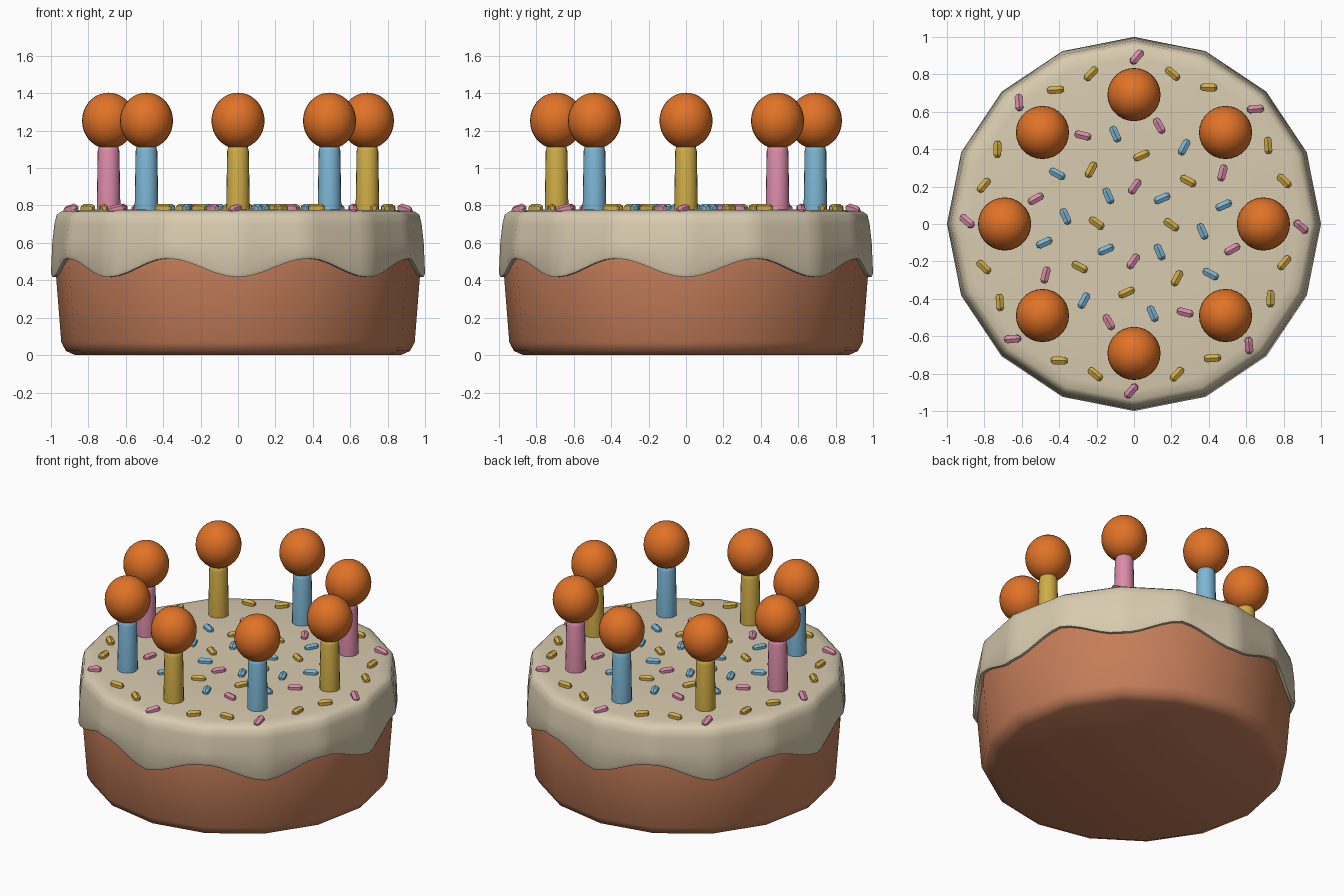
import bpy, bmesh, math
from mathutils import Matrix, Vector

if "Cube" in bpy.data.objects:
    bpy.data.objects.remove(bpy.data.objects["Cube"])


def material(name, rgb):
    m = bpy.data.materials.new(name)
    m.diffuse_color = (*rgb, 1)
    m.use_nodes = True
    m.node_tree.nodes["Principled BSDF"].inputs["Base Color"].default_value = m.diffuse_color
    return m


SPONGE = material("sponge_brown", (0.55, 0.205, 0.10))
ICING = material("icing_cream", (0.69, 0.60, 0.43))
FLAME = material("flame_orange", (0.75, 0.17, 0.02))
YELLOW = material("yellow", (0.63, 0.42, 0.062))
PINK = material("pink", (0.72, 0.26, 0.40))
BLUE = material("blue", (0.20, 0.47, 0.66))


def finish(name, bm, mat, angle):
    bmesh.ops.recalc_face_normals(bm, faces=bm.faces)
    me = bpy.data.meshes.new(name)
    bm.to_mesh(me)
    bm.free()
    me.materials.append(mat)
    ob = bpy.data.objects.new(name, me)
    bpy.context.collection.objects.link(ob)
    bpy.ops.object.select_all(action='DESELECT')
    ob.select_set(True)
    bpy.context.view_layer.objects.active = ob
    bpy.ops.object.shade_smooth_by_angle(angle=math.radians(angle))
    return ob


def lathe(name, profile, mat, segs, angle=40, sides=None, z_fn=None):
    """Rings of (radius, z) capped at both ends; sides gives a faceted outline."""
    bm = bmesh.new()
    rings = []
    for i, (r, z) in enumerate(profile):
        ring = []
        for k in range(segs):
            a = math.tau * k / segs
            f = 1.0
            if sides:
                step = math.tau / sides
                f = math.cos(step / 2) / math.cos(a % step - step / 2)
            ring.append(bm.verts.new((r * f * math.cos(a), r * f * math.sin(a),
                                      z_fn(i, z, a) if z_fn else z)))
        rings.append(ring)
    for lo, hi in zip(rings, rings[1:]):
        for k in range(segs):
            n = (k + 1) % segs
            bm.faces.new((lo[k], lo[n], hi[n], hi[k]))
    bm.faces.new(rings[0])
    bm.faces.new(rings[-1])
    return finish(name, bm, mat, angle)


# Sponge body with rounded bottom edge
lathe("cake_body", [(0.87, 0), (0.92, 0.022), (0.945, 0.07), (0.975, 0.45),
                    (0.965, 0.6), (0.93, 0.7)], SPONGE, 16)


# Icing with a wavy lower edge: eight drips, lowest every 45 degrees
def wave(i, z, a):
    w = 0.467 - 0.05 * math.cos(8 * a)
    if i < 2:
        return w
    if i == 2:
        return w + 0.02
    return z


lathe("icing", [(0.95, 0), (0.992, 0), (1.0, 0), (0.993, 0.6), (0.982, 0.7),
                (0.97, 0.75), (0.945, 0.768), (0.89, 0.776), (0.5, 0.78)],
      ICING, 96, 50, 16, wave)

# Candles and round flames
for k, mat in enumerate([YELLOW, PINK, BLUE, YELLOW, PINK, BLUE, YELLOW, BLUE]):
    a = math.tau * k / 8
    pos = Vector((0.692 * math.cos(a), 0.692 * math.sin(a), 0))
    candle = lathe(f"candle_{k + 1}", [(0.063, 0.74), (0.063, 0.8), (0.058, 1.09),
                                       (0.052, 1.115), (0.04, 1.125)], mat, 20)
    candle.location = pos
    bm = bmesh.new()
    bmesh.ops.create_uvsphere(bm, u_segments=28, v_segments=18, radius=1)
    bmesh.ops.scale(bm, vec=(0.142, 0.142, 0.15), verts=bm.verts)
    flame = finish(f"flame_{k + 1}", bm, FLAME, 60)
    flame.location = pos + Vector((0, 0, 1.253))

# Sprinkles: x, y, direction in degrees, colours on alternate quarter turns
SPRINKLES = [
    (0.015, 0.893, 50, PINK, PINK),
    (-0.23, 0.803, 47, YELLOW, YELLOW),
    (0.207, 0.803, -40, YELLOW, YELLOW),
    (-0.42, 0.717, 4, YELLOW, YELLOW),
    (0.4, 0.73, -2, YELLOW, YELLOW),
    (-0.615, 0.65, 95, PINK, PINK),
    (-0.273, 0.473, -14, PINK, PINK),
    (0.135, 0.525, -60, PINK, PINK),
    (-0.1, 0.48, -66, BLUE, BLUE),
    (0.268, 0.41, 62, BLUE, BLUE),
    (0.04, 0.366, 24, YELLOW, BLUE),
    (-0.23, 0.29, 62, YELLOW, YELLOW),
    (-0.137, 0.15, -66, BLUE, BLUE),
    (0.005, 0.2, 55, PINK, YELLOW),
]
for n, (x, y, deg, even, odd) in enumerate(SPRINKLES):
    for q in range(4):
        s = lathe(f"sprinkle_{n + 1}_{q + 1}",
                  [(0.012, -0.044), (0.024, -0.028), (0.024, 0.028), (0.012, 0.044)],
                  odd if q % 2 else even, 6, 20)
        outer = math.hypot(x, y) > 0.87
        tilt = math.radians(-14 if outer else 0)
        s.matrix_world = (Matrix.Rotation(q * math.pi / 2, 4, 'Z')
                          @ Matrix.Translation((x, y, 0.78 if outer else 0.785))
                          @ Matrix.Rotation(math.radians(deg), 4, 'Z')
                          @ Matrix.Rotation(math.pi / 2 - tilt, 4, 'Y'))
